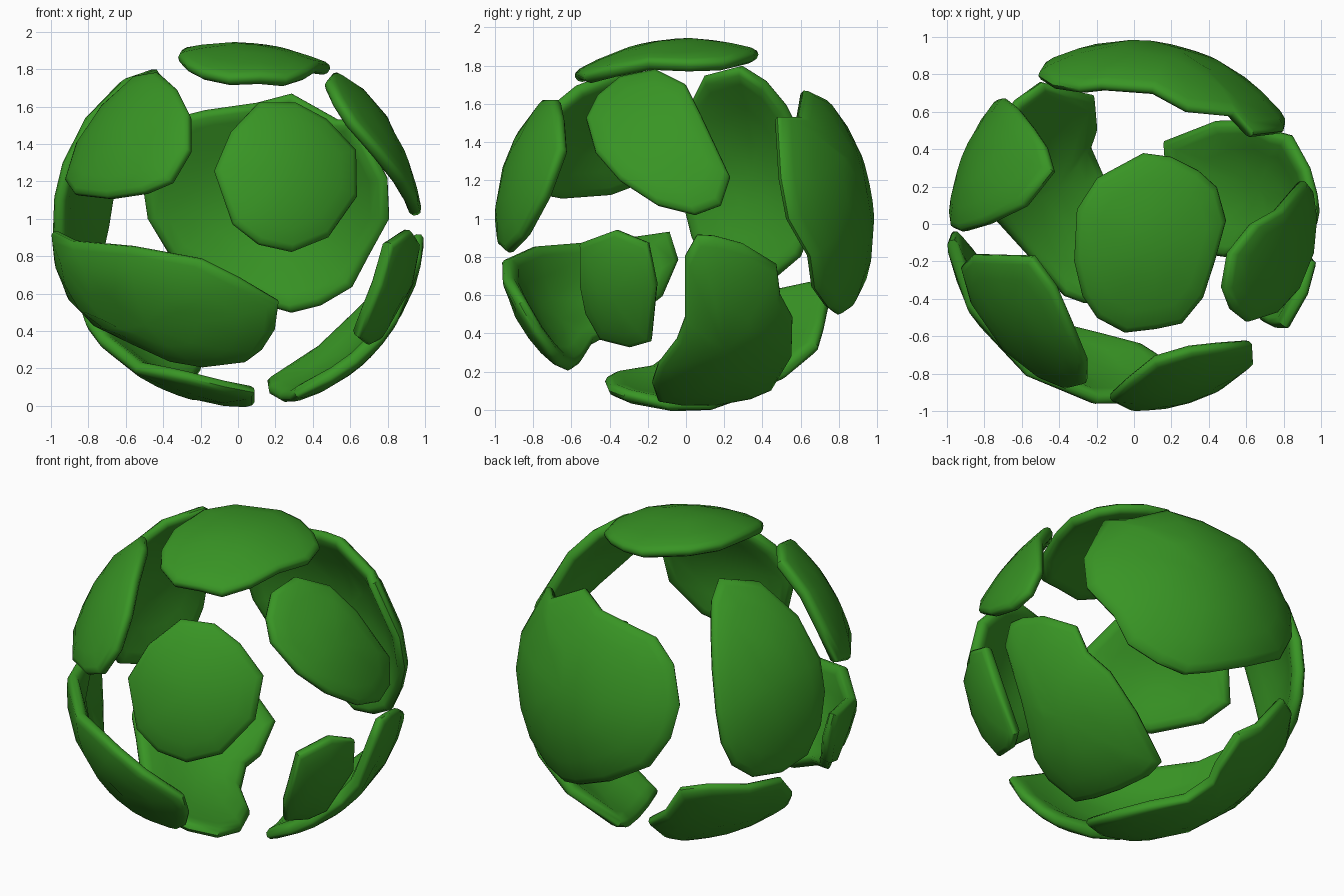
import bpy, bmesh, math
from mathutils import Vector

CZ = 0.975                    # height of the common centre
CENTRE = Vector((0, 0, CZ))

green = bpy.data.materials.new("leaf green")
green.diffuse_color = (0.04, 0.3, 0.018, 1)


def direction(a, b, axis, sign, r):
    """Lift a point seen in one view onto the sphere, as a unit vector."""
    if axis != 'z':
        b -= CZ
    c = sign * math.sqrt(max(0.0, r * r - a * a - b * b))
    v = {'y': (a, c, b), 'x': (c, a, b), 'z': (a, b, c)}[axis]
    return Vector(v).normalized()


def plate(name, axis, sign, crown, outline):
    """Curved shell plate with rounded rim; crown is the outer radius at its middle."""
    edge = 0.5 * (crown + 0.995)
    rim = [direction(a, b, axis, sign, edge - 0.005) for a, b in outline]
    mid = sum(rim, Vector()).normalized()
    inner = crown - 0.085
    # (fraction from middle to rim, radius) from outer pole over rim to inner pole
    section = [(0.4, crown), (0.7, 0.6 * crown + 0.4 * edge), (0.9, edge), (0.97, edge - 0.005),
               (1.0, edge - 0.02), (1.0, edge - 0.045), (0.965, edge - 0.065),
               (0.87, edge - 0.078), (0.6, inner), (0.3, inner)]
    bm = bmesh.new()
    rings = [[bm.verts.new(CENTRE + mid.lerp(d, t).normalized() * r) for d in rim]
             for t, r in section]
    top = bm.verts.new(CENTRE + mid * crown)
    bottom = bm.verts.new(CENTRE + mid * inner)
    n = len(rim)
    for i in range(n):
        j = (i + 1) % n
        bm.faces.new((top, rings[0][i], rings[0][j]))
        bm.faces.new((bottom, rings[-1][j], rings[-1][i]))
        for p, q in zip(rings, rings[1:]):
            bm.faces.new((p[i], q[i], q[j], p[j]))
    bmesh.ops.recalc_face_normals(bm, faces=bm.faces)
    me = bpy.data.meshes.new(name)
    bm.to_mesh(me)
    bm.free()
    me.materials.append(green)
    ob = bpy.data.objects.new(name, me)
    bpy.context.collection.objects.link(ob)
    bpy.context.view_layer.objects.active = ob
    ob.select_set(True)
    bpy.ops.object.shade_smooth_by_angle(angle=math.radians(50))
    ob.select_set(False)


# top cap, drawn in x/y
plate("top_plate", 'z', 1, 0.97, [
    (-.31, .08), (-.2, .25), (.05, .385), (.2, .365), (.35, .29), (.45, .2), (.5, .02),
    (.44, -.2), (.375, -.4), (.26, -.54), (.12, -.57), (-.05, -.59), (-.2, -.51),
    (-.28, -.39), (-.325, -.2)])

# front plates, drawn in x/z
plate("front_disc_plate", 'y', -1, 1.005, [
    (.11, 1.63), (.31, 1.63), (.48, 1.54), (.64, 1.37), (.645, 1.12), (.49, .9), (.29, .82),
    (.11, .86), (-.03, .97), (-.13, 1.26), (-.04, 1.47)])
plate("front_upper_left_plate", 'y', -1, 0.98, [
    (-.43, 1.79), (-.33, 1.7), (-.26, 1.56), (-.26, 1.37), (-.36, 1.2), (-.5, 1.14),
    (-.7, 1.11), (-.88, 1.13), (-.93, 1.2), (-.87, 1.4), (-.73, 1.61), (-.55, 1.77)])
plate("front_lower_left_plate", 'y', -1, 1.025, [
    (-1.0, .93), (-.9, .88), (-.58, .85), (-.2, .78), (0, .68), (.22, .55), (.2, .4),
    (.13, .29), (.05, .23), (-.18, .2), (-.36, .23), (-.58, .33), (-.78, .43),
    (-.92, .59), (-.985, .78)])

# right side plates, drawn in y/z
plate("right_upper_plate", 'x', 1, 0.972, [
    (-.35, 1.75), (-.16, 1.79), (0, 1.71), (.08, 1.55), (.235, 1.22), (.185, 1.07), (.05, 1.02),
    (-.15, 1.07), (-.35, 1.2), (-.48, 1.35), (-.53, 1.53), (-.47, 1.65)])
plate("right_small_plate", 'x', 1, 1.015, [
    (-.56, .87), (-.37, .94), (-.2, .87), (-.155, .65), (-.185, .35), (-.29, .32),
    (-.45, .36), (-.53, .5), (-.56, .65)])
plate("right_lower_plate", 'x', 1, 1.01, [
    (.06, .915), (.15, .91), (.3, .87), (.48, .76), (.5, .6), (.565, .48), (.56, .28),
    (.45, .1), (.34, .053), (.15, .017), (-.02, .018), (-.15, .04), (-.18, .13),
    (-.15, .22), (-.05, .35), (-.005, .47), (-.005, .8)])

# back plate, drawn in x/z
plate("back_plate", 'y', 1, 0.985, [
    (-.3, 1.56), (-.18, 1.59), (.1, 1.63), (.29, 1.68), (.54, 1.54), (.645, 1.54), (.81, 1.22),
    (.82, 1.0), (.71, .8), (.62, .63), (.45, .53), (.29, .49), (.15, .53), (-.1, .64),
    (-.37, .8), (-.49, 1.0), (-.52, 1.2), (-.44, 1.43)])

# left plate, drawn in y/z
plate("left_plate", 'x', -1, 0.99, [
    (.1, 1.76), (.29, 1.81), (.42, 1.73), (.53, 1.6), (.63, 1.4), (.68, 1.15), (.67, .95),
    (.61, .8), (.48, .69), (.3, .67), (.12, .73), (.03, .9), (-.02, 1.1), (-.04, 1.3), (0, 1.56)])

# bottom left plate, drawn in x/y on the lower half
plate("bottom_plate", 'z', -1, 0.975, [
    (-.64, .67), (-.5, .77), (-.36, .73), (-.22, .7), (-.205, .53), (-.24, .43), (-.17, .27),
    (0, .12), (.09, -.1), (.09, -.33), (-.07, -.41), (-.27, -.43), (-.38, -.39), (-.55, -.2),
    (-.75, .02), (-.82, .08), (-.87, .25), (-.78, .47)])
